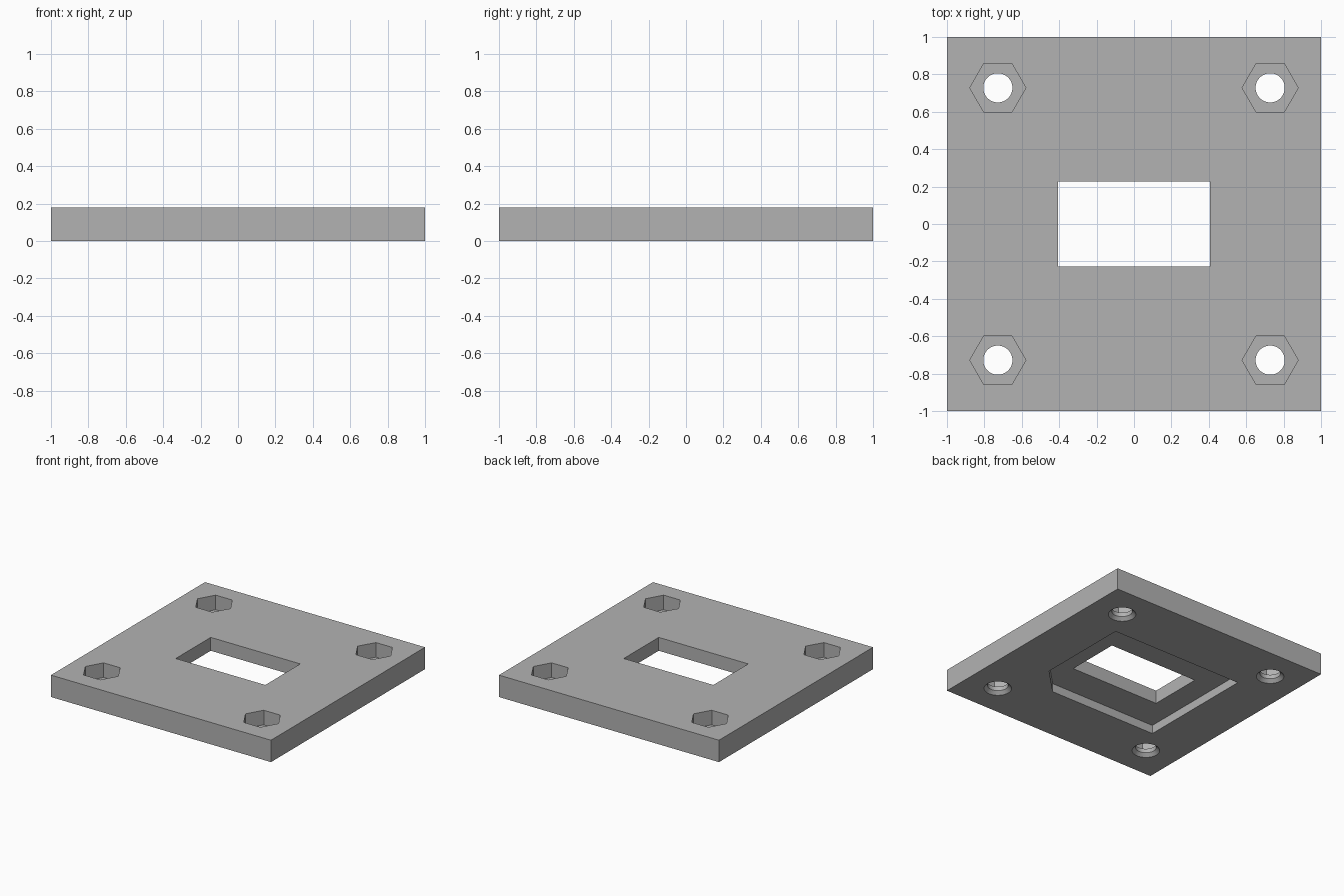
import bpy, bmesh, math

if "Cube" in bpy.data.objects:
    bpy.data.objects.remove(bpy.data.objects["Cube"])

THICK = 0.18     # plate thickness
RECESS = 0.07    # depth of the keyed recess underneath
HOLE = 0.728     # bolt hole offset from the centre


def prism(name, outline, z0, z1, top_scale=1.0, centre=(0, 0)):
    """Closed solid from an outline, optionally tapered towards the top."""
    cx, cy = centre
    bm = bmesh.new()
    low = [bm.verts.new((cx + x, cy + y, z0)) for x, y in outline]
    high = [bm.verts.new((cx + x * top_scale, cy + y * top_scale, z1)) for x, y in outline]
    n = len(outline)
    bm.faces.new(low[::-1])
    bm.faces.new(high)
    for i in range(n):
        j = (i + 1) % n
        bm.faces.new((low[i], low[j], high[j], high[i]))
    mesh = bpy.data.meshes.new(name)
    bm.to_mesh(mesh)
    bm.free()
    ob = bpy.data.objects.new(name, mesh)
    bpy.context.collection.objects.link(ob)
    return ob


def rect(hx, hy):
    return [(-hx, -hy), (hx, -hy), (hx, hy), (-hx, hy)]


def ngon(r, n):
    return [(r * math.cos(2 * math.pi * i / n), r * math.sin(2 * math.pi * i / n)) for i in range(n)]


def cut(target, cutter):
    """Subtract the cutter and remove it."""
    mod = target.modifiers.new("cut", 'BOOLEAN')
    mod.operation = 'DIFFERENCE'
    mod.solver = 'EXACT'
    mod.object = cutter
    cutter.hide_render = True
    bpy.context.view_layer.objects.active = target
    bpy.ops.object.modifier_apply(modifier=mod.name)
    bpy.data.objects.remove(cutter)


# square plate
plate = prism("mounting_plate", rect(1, 1), 0, THICK)

# recess underneath, with one clipped corner
keyed = [(-0.6, -0.5), (0.38, -0.5), (0.6, -0.28), (0.6, 0.5), (-0.6, 0.5)]
cut(plate, prism("recess_cutter", keyed, -0.1, RECESS))

# rectangular window through the middle
cut(plate, prism("window_cutter", rect(0.407, 0.227), -0.1, THICK + 0.1))

# bolt holes: hexagonal nut pocket above, round shank, chamfered mouth below
for sx in (-1, 1):
    for sy in (-1, 1):
        c = (sx * HOLE, sy * HOLE)
        cut(plate, prism("nut_cutter", ngon(0.15, 6), 0.06, THICK + 0.1, centre=c))
        cut(plate, prism("shank_cutter", ngon(0.078, 48), -0.1, THICK + 0.1, centre=c))
        # cone widens past the underside, reaching radius 0.104 at z = 0
        cut(plate, prism("chamfer_cutter", ngon(0.130, 48), -0.026, 0.030, 0.074 / 0.130, centre=c))

# plain grey finish
grey = bpy.data.materials.new("light_grey")
grey.diffuse_color = (0.45, 0.45, 0.45, 1)
grey.use_nodes = True
grey.node_tree.nodes["Principled BSDF"].inputs["Base Color"].default_value = grey.diffuse_color
plate.data.materials.clear()
plate.data.materials.append(grey)
for p in plate.data.polygons:
    p.material_index = 0

bpy.ops.object.select_all(action='DESELECT')
plate.select_set(True)
bpy.context.view_layer.objects.active = plate
bpy.ops.object.shade_smooth_by_angle(angle=math.radians(30))
